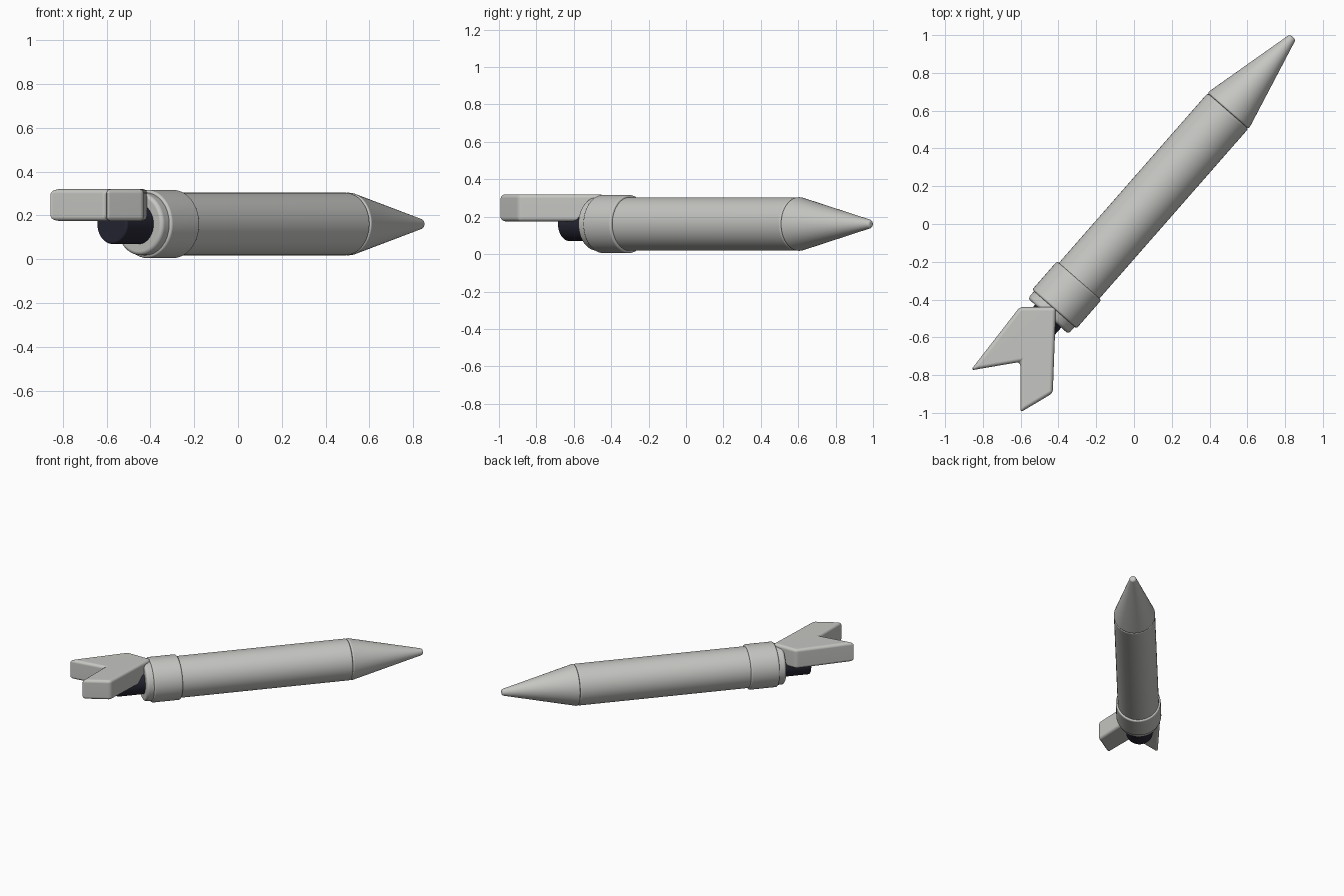
import bpy, bmesh, math
from mathutils import Matrix, Vector

cube = bpy.data.objects.get("Cube")
if cube:
    bpy.data.objects.remove(cube, do_unlink=True)


def make_material(name, color):
    mat = bpy.data.materials.new(name)
    mat.use_nodes = True
    mat.diffuse_color = color
    mat.node_tree.nodes["Principled BSDF"].inputs["Base Color"].default_value = color
    return mat


GREY = make_material("light grey", (0.56, 0.56, 0.54, 1))
DARK = make_material("dark nozzle", (0.02, 0.02, 0.035, 1))

# Rocket axis: lies flat, turned in plan; local z runs from tail to nose
COLLAR_FRONT = Vector((-0.29, -0.30, 0.161))
NOSE_DIRECTION = Vector((0.659, 0.752, 0))
AXIS = Matrix.Translation(COLLAR_FRONT) @ NOSE_DIRECTION.to_track_quat("Z", "Y").to_matrix().to_4x4()


def finish(name, bm, mat, bevel):
    """Round the hard edges, shade smooth and link the part."""
    bm.normal_update()
    hard = [e for e in bm.edges if e.calc_face_angle(0) > math.radians(30)]
    bmesh.ops.bevel(bm, geom=hard, offset=bevel, segments=4, profile=0.5,
                    affect="EDGES", clamp_overlap=True)
    bmesh.ops.recalc_face_normals(bm, faces=bm.faces[:])
    mesh = bpy.data.meshes.new(name)
    bm.to_mesh(mesh)
    bm.free()
    mesh.materials.append(mat)
    for poly in mesh.polygons:
        poly.use_smooth = True
    mesh.set_sharp_from_angle(angle=math.radians(35))
    obj = bpy.data.objects.new(name, mesh)
    bpy.context.collection.objects.link(obj)
    obj.modifiers.new("flat_face_normals", "WEIGHTED_NORMAL").keep_sharp = True
    return obj


def round_part(name, start, end, r_start, r_end, mat, bevel):
    """A cylinder or cone between two stations on the rocket axis."""
    bm = bmesh.new()
    bmesh.ops.create_cone(bm, cap_ends=True, segments=48, radius1=r_start,
                          radius2=r_end, depth=end - start)
    bmesh.ops.transform(bm, verts=bm.verts[:],
                        matrix=AXIS @ Matrix.Translation((0, 0, (start + end) / 2)))
    return finish(name, bm, mat, bevel)


# Body, nose and tail, from nose to nozzle
round_part("nose_cone", 1.195, 1.715, 0.146, 0.021, GREY, 0.012)
round_part("body_tube", -0.10, 1.195, 0.143, 0.143, GREY, 0.012)
round_part("tail_collar", -0.20, 0.0, 0.156, 0.156, GREY, 0.012)
round_part("tail_ring", -0.25, -0.15, 0.143, 0.143, GREY, 0.018)
round_part("nozzle", -0.437, -0.23, 0.092, 0.092, DARK, 0.012)

# Swept tail fin: one thick plate with two prongs
outline = [(-0.605, -0.44), (-0.413, -0.44), (-0.43, -0.895),
           (-0.602, -0.998), (-0.602, -0.73), (-0.865, -0.775)]
bm = bmesh.new()
base = bm.faces.new([bm.verts.new((x, y, 0.175)) for x, y in outline])
top = bmesh.ops.extrude_face_region(bm, geom=[base])["geom"]
bmesh.ops.translate(bm, vec=(0, 0, 0.145),
                    verts=[v for v in top if isinstance(v, bmesh.types.BMVert)])
bmesh.ops.recalc_face_normals(bm, faces=bm.faces[:])
finish("tail_fin", bm, GREY, 0.02)
